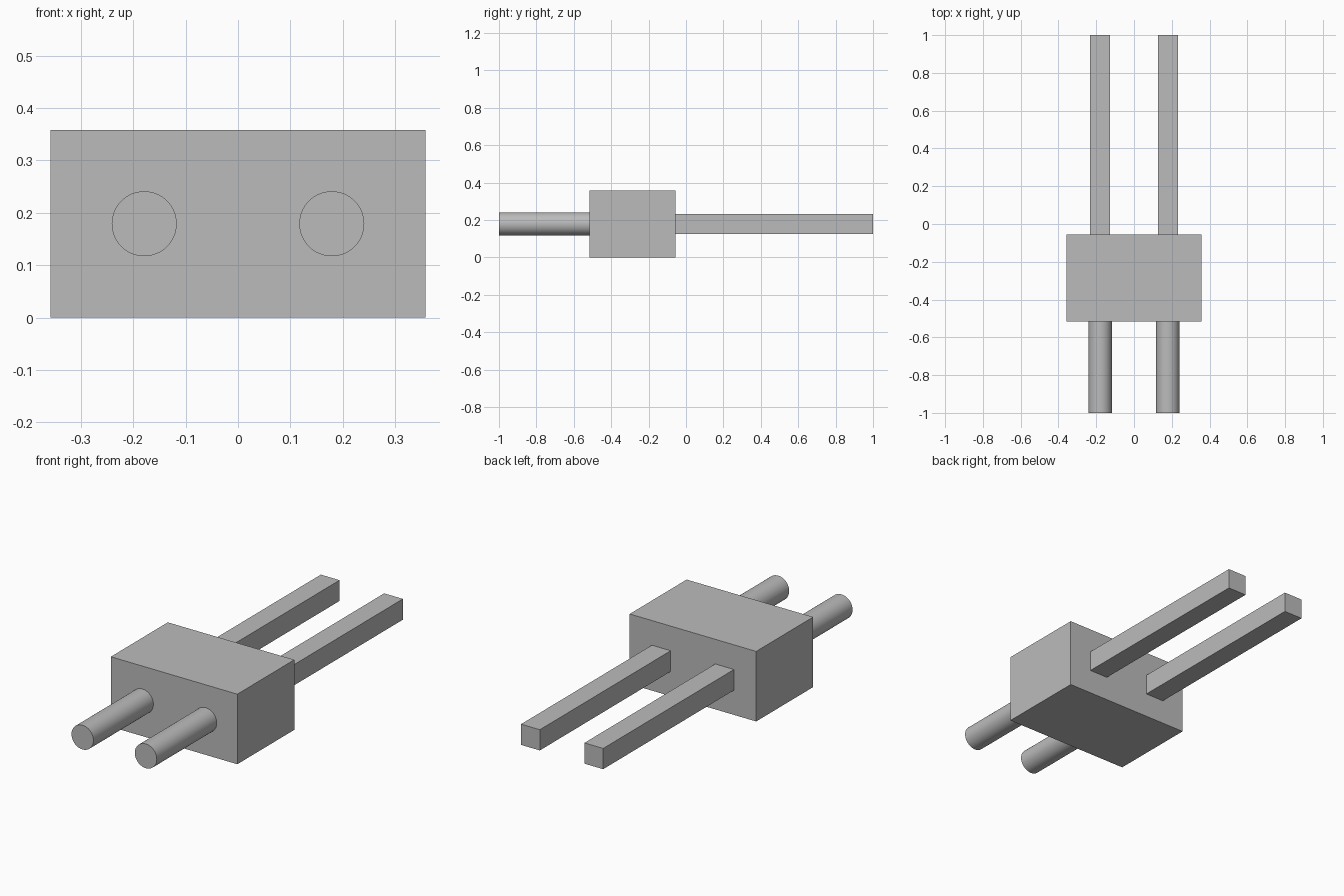
import bpy
import math

cube = bpy.data.objects.get("Cube")
if cube:
    bpy.data.objects.remove(cube, do_unlink=True)

MID_Z = 0.179
PITCH = 0.179
BODY_FRONT, BODY_BACK = -0.516, -0.056
OVERLAP = 0.01

grey = bpy.data.materials.new("plain grey")
grey.use_nodes = True
colour = (0.5, 0.5, 0.5, 1)
grey.diffuse_color = colour
grey.node_tree.nodes["Principled BSDF"].inputs["Base Color"].default_value = colour


def finish(name):
    obj = bpy.context.object
    obj.name = obj.data.name = name
    obj.data.materials.append(grey)
    return obj


def box(name, x, width, height, y0, y1):
    bpy.ops.mesh.primitive_cube_add(size=1, location=(x, (y0 + y1) / 2, MID_Z))
    bpy.context.object.scale = (width, y1 - y0, height)
    bpy.ops.object.transform_apply(location=False, rotation=False, scale=True)
    return finish(name)


def rod(name, x, radius, y0, y1):
    bpy.ops.mesh.primitive_cylinder_add(
        vertices=64, radius=radius, depth=y1 - y0,
        location=(x, (y0 + y1) / 2, MID_Z), rotation=(math.pi / 2, 0, 0))
    bpy.ops.object.shade_smooth_by_angle(angle=math.radians(30))
    return finish(name)


# Connector block
box("housing", 0, 0.715, 2 * MID_Z, BODY_FRONT, BODY_BACK)

# Round leads at the front, square pins at the back
for side, sign in (("left", 1), ("right", -1)):
    rod(side + "_round_lead", sign * PITCH, 0.062, -1, BODY_FRONT + OVERLAP)
    box(side + "_square_pin", sign * PITCH, 0.106, 0.106, BODY_BACK - OVERLAP, 1)
